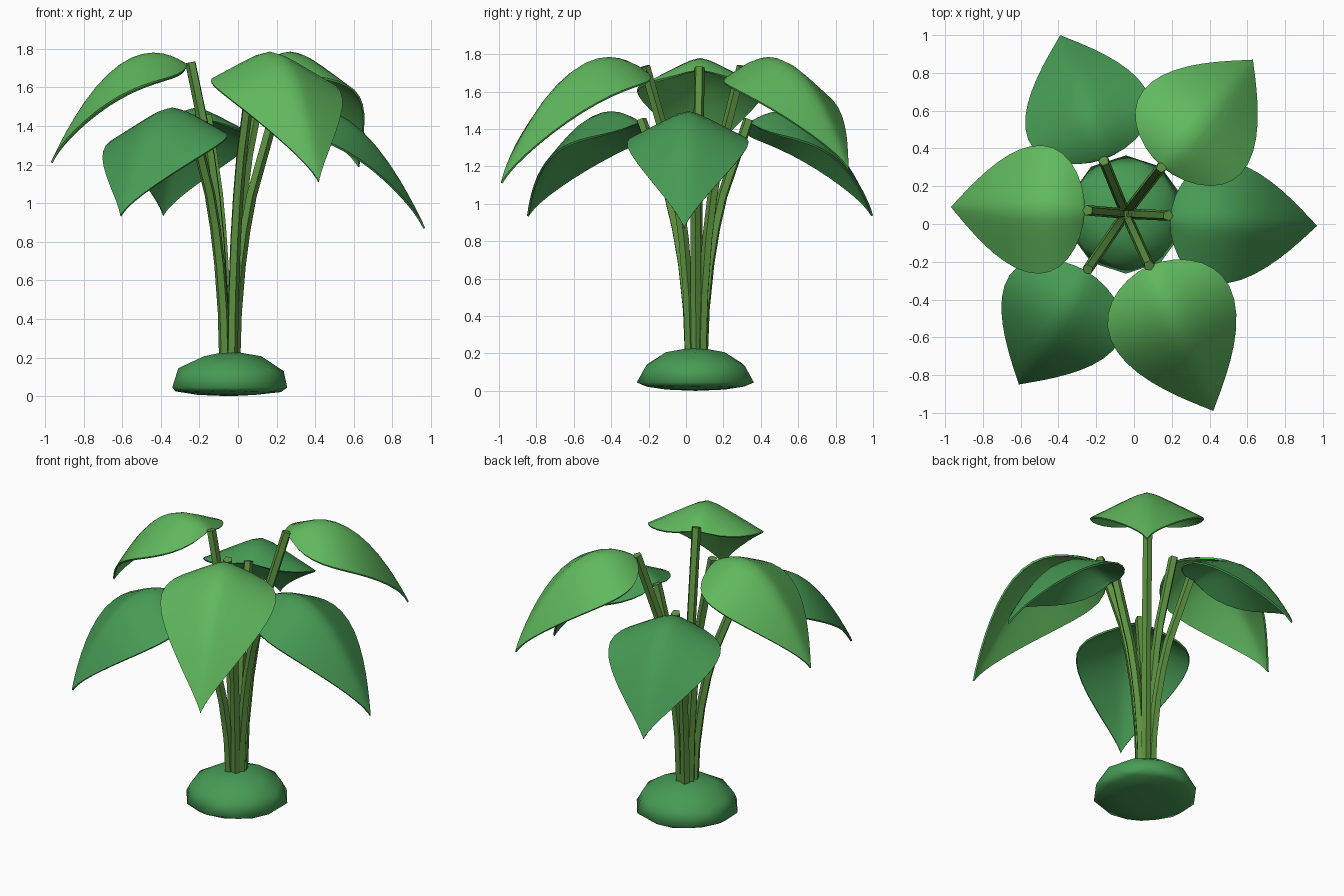
import bpy, bmesh, math
from mathutils import Vector, Matrix

if "Cube" in bpy.data.objects:
    bpy.data.objects.remove(bpy.data.objects["Cube"])


def material(name, rgb):
    m = bpy.data.materials.new(name)
    m.diffuse_color = (*rgb, 1)
    m.use_nodes = True
    m.node_tree.nodes["Principled BSDF"].inputs["Base Color"].default_value = m.diffuse_color
    return m


LIGHT = material("light green", (0.118, 0.485, 0.112))
DARK = material("deep green", (0.062, 0.325, 0.088))
STALK = material("stalk green", (0.108, 0.290, 0.052))


def finish(bm, name, mat, angle):
    bmesh.ops.recalc_face_normals(bm, faces=bm.faces)
    mesh = bpy.data.meshes.new(name)
    bm.to_mesh(mesh)
    bm.free()
    mesh.materials.append(mat)
    mesh.shade_smooth()
    mesh.set_sharp_from_angle(angle=math.radians(angle))
    ob = bpy.data.objects.new(name, mesh)
    bpy.context.collection.objects.link(ob)
    return ob


def leaf(name, mat, base, tip, peak, half_width):
    """Heart-shaped blade, arched along its length and folded across it."""
    base, tip = Vector(base), Vector(tip)
    length = (tip - base).length
    along = (tip - base).normalized()
    side = Vector((-along.y, along.x))
    rows, cols = 18, 12
    bm = bmesh.new()
    grid = []
    for i in range(rows + 1):
        t = (1 - math.cos(math.pi * i / rows)) / 2
        w = half_width * t ** 0.55 * (1 - t) ** 1.05 / 0.357
        ridge = peak - 1.42 * length * (t - 0.25) ** 2
        row = []
        for j in range(cols + 1):
            s = w * (2 * j / cols - 1)
            p = base + along * length * t + side * s
            drop = (0.45 + 0.3 * t) * (math.hypot(s, 0.04) - 0.04)
            row.append(bm.verts.new((p.x, p.y, ridge - drop)))
        grid.append(row)
    for a, b in zip(grid, grid[1:]):
        for j in range(cols):
            bm.faces.new((a[j], a[j + 1], b[j + 1], b[j]))
    bmesh.ops.remove_doubles(bm, verts=bm.verts, dist=1e-4)
    bmesh.ops.recalc_face_normals(bm, faces=bm.faces)
    bmesh.ops.solidify(bm, geom=bm.faces[:], thickness=0.011)
    finish(bm, name, mat, 50)


def stem(name, top, sides=5, radius=0.029):
    """Faceted stalk that rises straight, then leans out to its leaf."""
    root = Vector((-0.045, 0.055, 0))
    top = Vector(top)
    out = Vector((top.x - root.x, top.y - root.y, 0))
    path = [root + out * f + Vector((0, 0, top.z * h)) for h, f in
            ((0.1, 0.12), (0.3, 0.16), (0.47, 0.25), (0.6, 0.36), (0.72, 0.5), (1, 1))]
    across = Vector((-out.y, out.x, 0)).normalized()
    bm = bmesh.new()
    rings = []
    for i, p in enumerate(path):
        tangent = (path[min(i + 1, len(path) - 1)] - path[max(i - 1, 0)]).normalized()
        outward = across.cross(tangent)
        rings.append([bm.verts.new(p + radius * (
            outward * math.cos(math.tau * k / sides) + across * math.sin(math.tau * k / sides)))
            for k in range(sides)])
    for a, b in zip(rings, rings[1:]):
        for k in range(sides):
            n = (k + 1) % sides
            bm.faces.new((a[k], a[n], b[n], b[k]))
    bm.faces.new(rings[0])
    bm.faces.new(rings[-1])
    finish(bm, name, STALK, 30)


# Mound: low-poly dome with a nearly flat underside
bm = bmesh.new()
bmesh.ops.create_icosphere(bm, subdivisions=2, radius=1)
for v in bm.verts:
    height = 0.19 if v.co.z > 0 else 0.045
    v.co = Vector((-0.043 + 0.313 * v.co.x, 0.05 + 0.313 * v.co.y, 0.045 + height * v.co.z))
finish(bm, "mound", DARK, 180)

# Leaves and their stalks: colour, leaf base, leaf tip, ridge height, half width, stalk top
PLANT = (
    ("upper", LIGHT, (-0.26, 0.07), (-0.97, 0.09), 1.78, 0.34, (-0.245, 0.072, 1.73)),
    ("upper", LIGHT, (0.15, 0.30), (0.63, 0.87), 1.785, 0.34, (0.145, 0.30, 1.735)),
    ("upper", LIGHT, (0.08, -0.22), (0.42, -0.99), 1.785, 0.345, (0.08, -0.22, 1.735)),
    ("lower", DARK, (0.19, 0.02), (0.97, -0.01), 1.495, 0.325, (0.18, 0.045, 1.44)),
    ("lower", DARK, (-0.165, 0.34), (-0.39, 1.0), 1.495, 0.34, (-0.16, 0.335, 1.45)),
    ("lower", DARK, (-0.25, -0.25), (-0.61, -0.85), 1.495, 0.34, (-0.245, -0.24, 1.45)),
)
for i, (level, mat, base, tip, peak, half, top) in enumerate(PLANT):
    leaf(f"{level}_leaf_{i % 3 + 1}", mat, base, tip, peak, half)
    stem(f"{level}_stem_{i % 3 + 1}", top)
